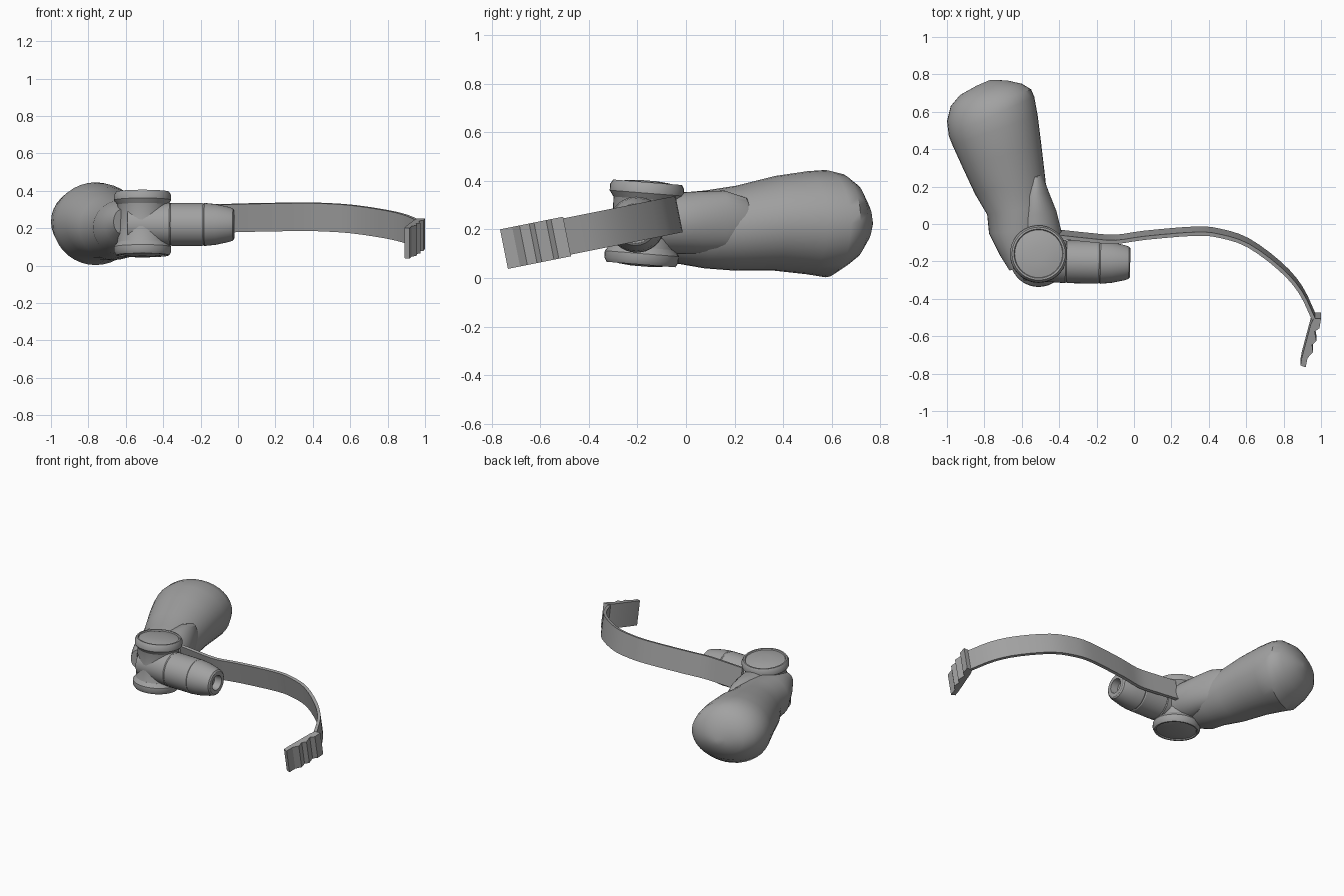
import bpy, bmesh, math
from mathutils import Vector, Matrix

cube = bpy.data.objects.get("Cube")
if cube:
    bpy.data.objects.remove(cube, do_unlink=True)

GREY = (0.36, 0.36, 0.36, 1)
grey = bpy.data.materials.new("plain_grey")
grey.use_nodes = True
grey.diffuse_color = GREY
grey.node_tree.nodes["Principled BSDF"].inputs["Base Color"].default_value = GREY


def build(name, rings, closed=False, angle=32):
    """Skin a list of equal rings into a solid, with end faces unless closed."""
    bm = bmesh.new()
    loops = [[bm.verts.new(p) for p in ring] for ring in rings]
    n = len(loops[0])
    pairs = list(zip(loops, loops[1:]))
    if closed:
        pairs.append((loops[-1], loops[0]))
    else:
        bm.faces.new(loops[0])
        bm.faces.new(loops[-1])
    for a, b in pairs:
        for i in range(n):
            j = (i + 1) % n
            bm.faces.new((a[i], a[j], b[j], b[i]))
    bmesh.ops.recalc_face_normals(bm, faces=bm.faces)
    mesh = bpy.data.meshes.new(name)
    bm.to_mesh(mesh)
    bm.free()
    mesh.materials.append(grey)
    obj = bpy.data.objects.new(name, mesh)
    bpy.context.collection.objects.link(obj)
    bpy.ops.object.select_all(action="DESELECT")
    obj.select_set(True)
    bpy.context.view_layer.objects.active = obj
    bpy.ops.object.shade_smooth_by_angle(angle=math.radians(angle))
    return obj


def loft(name, sections, sides=36, angle=32):
    """Each section is an ellipse: left x, y, right x, y, low z, high z."""
    rings = []
    for lx, ly, rx, ry, lo, hi in sections:
        mid = Vector(((lx + rx) / 2, (ly + ry) / 2, (lo + hi) / 2))
        across = Vector((rx - lx, ry - ly, 0)) / 2
        up = Vector((0, 0, (hi - lo) / 2))
        turns = [math.tau * i / sides for i in range(sides)]
        rings.append([mid + across * math.cos(t) + up * math.sin(t) for t in turns])
    return build(name, rings, angle=angle)


def lathe(name, profile, origin, axis, sides=36):
    """Turn (radius, height) pairs about an axis."""
    place = Matrix.Translation(origin) @ Vector(axis).to_track_quat("Z", "Y").to_matrix().to_4x4()
    rings = []
    for r, h in profile:
        turns = [math.tau * i / sides for i in range(sides)]
        rings.append([place @ Vector((r * math.cos(t), r * math.sin(t), h)) for t in turns])
    return build(name, rings)


# Hand grip with a slanted, domed end
loft("grip", [
    (-.665, -.25, -.58, -.21, .17, .30),
    (-.715, -.17, -.50, -.15, .11, .33),
    (-.775, -.05, -.47, -.03, .06, .35),
    (-.785, .05, -.46, .10, .04, .36),
    (-.85, .16, -.475, .25, .03, .38),
    (-.92, .31, -.495, .42, .03, .42),
    (-.97, .42, -.515, .58, .015, .44),
    (-.99, .47, -.533, .68, .003, .445),
    (-1.0, .55, -.55, .72, .04, .43),
    (-.98, .63, -.60, .75, .08, .39),
    (-.93, .69, -.68, .768, .14, .32),
    (-.84, .74, -.77, .77, .20, .25),
], angle=36)

# Neck joining grip and hub
loft("neck", [
    (-.65, -.22, -.385, -.20, .10, .34),
    (-.65, -.08, -.385, -.05, .10, .35),
    (-.63, .03, -.415, .07, .10, .357),
    (-.60, .15, -.455, .17, .11, .36),
    (-.57, .25, -.485, .25, .15, .33),
    (-.545, .275, -.50, .275, .20, .28),
])

# Upright hub, slightly tilted, with a flanged cap at each end
HUB = Vector((-.51, -.172, .225))
TILT = Vector((0, .08, 1)).normalized()
lathe("hub", [(.145, -.13), (.135, -.105), (.132, 0), (.135, .105), (.145, .13)], HUB, TILT)
cap = [(.135, .10), (.148, .118), (.153, .125), (.153, .152), (.142, .17),
       (.132, .17), (.128, .163), (.09, .172), (.04, .177)]
for name, axis in (("top_cap", TILT), ("bottom_cap", -TILT)):
    lathe(name, cap, HUB, axis)

# Barrel with two shallow seams and a bored nose
seam = .006
barrel = [(.105, -.08)]
for h in (.15, .325):
    barrel += [(.115, h - seam), (.111, h), (.115, h + seam)]
barrel += [(.109, .39), (.094, .46), (.086, .483), (.076, .49), (.05, .49), (.045, .44)]
lathe("barrel", barrel, (-.51, -.198, .22), (1, -.02, 0))

# Curved lever lying in a tilted plane
SLOPE = .2
WIDTH = Vector((0, -SLOPE, 1)).normalized()


def in_plane(x, y):
    return Vector((x, y, .269 + SLOPE * y))


def smooth_path(points, steps=3):
    """Catmull-Rom interpolation through the points."""
    pts = [Vector(p) for p in points]
    pts = [2 * pts[0] - pts[1]] + pts + [2 * pts[-1] - pts[-2]]
    out = []
    for a, b, c, d in zip(pts, pts[1:], pts[2:], pts[3:]):
        for k in range(steps):
            t = k / steps
            out.append(b + (c - a) * t / 2 + (2 * a - 5 * b + 4 * c - d) * t * t / 2
                       + (3 * b - a - 3 * c + d) * t ** 3 / 2)
    return out + [pts[-2]]


path = smooth_path([(-.40, -.055), (-.24, -.072), (-.1, -.082), (.06, -.06), (.33, -.038),
                    (.46, -.05), (.61, -.10), (.78, -.225), (.89, -.35), (.967, -.51)])
rings = []
for i, p in enumerate(path):
    along = path[min(i + 1, len(path) - 1)] - path[max(i - 1, 0)]
    side = Vector((-along.y, along.x)).normalized() * .010
    a, b = in_plane(*(p + side)), in_plane(*(p - side))
    w = WIDTH * .076
    rings.append([a - w, a + w, b + w, b - w])
build("lever", rings)

# Stepped finger pad at the lever tip
outline = [(1.0, -.49), (.992, -.54), (.966, -.56), (.975, -.61), (.952, -.63),
           (.957, -.67), (.928, -.70), (.918, -.75), (.89, -.74), (.897, -.70),
           (.945, -.52), (.96, -.49)]
build("finger_pad", [[in_plane(x, y) + WIDTH * s for x, y in outline] for s in (-.083, .083)], angle=20)
